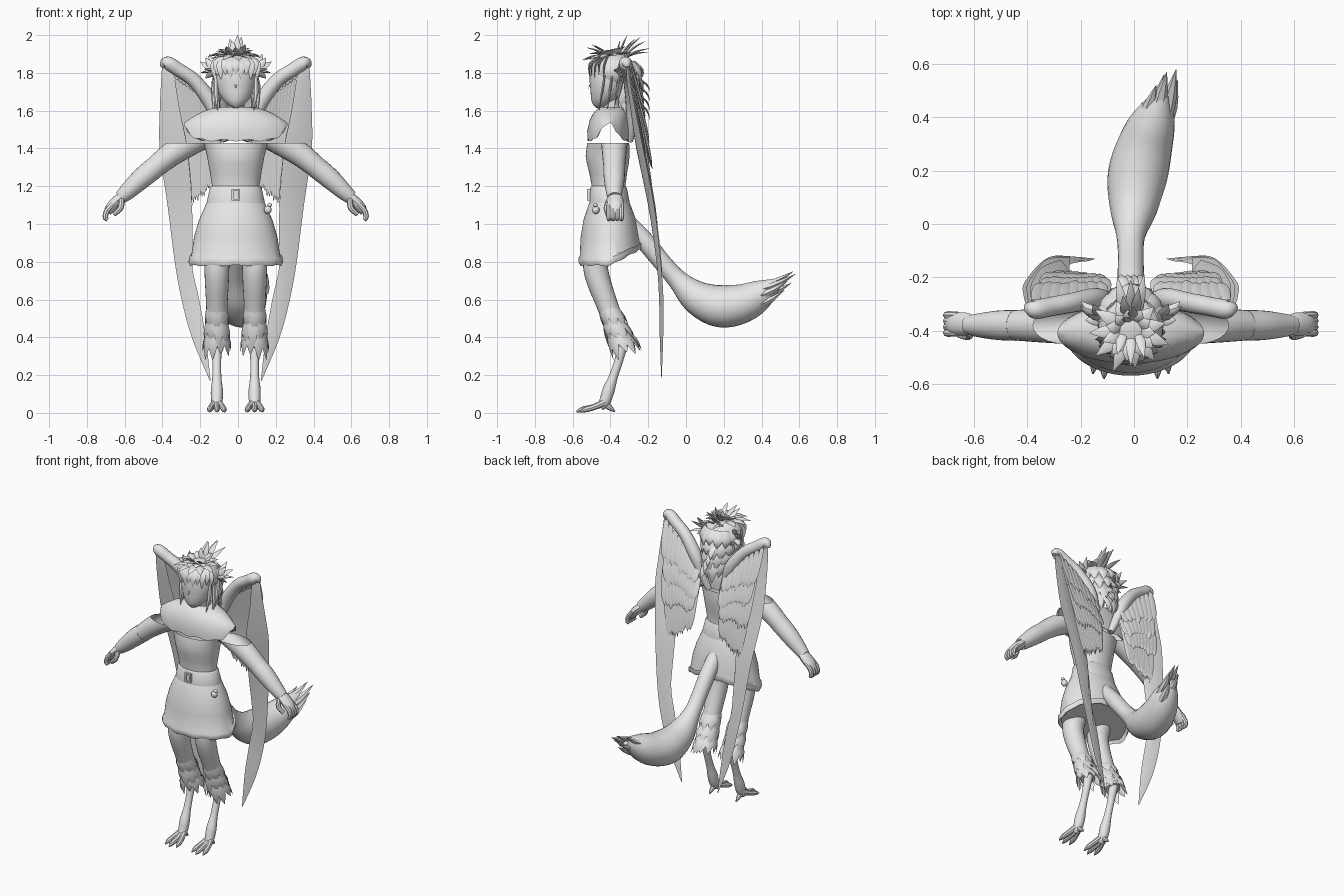
import bpy, bmesh, math, random
from mathutils import Vector, Matrix

random.seed(4)
X0 = -0.012                       # symmetry plane of the body
grey = bpy.data.materials.new("plain_grey")
grey.diffuse_color = (0.8, 0.8, 0.8, 1)


def smooth_path(pts, steps):
    """Catmull-Rom through (x, y, z, radius) points."""
    p = [Vector(q) for q in pts]
    p = [p[0]] + p + [p[-1]]
    out = []
    for i in range(1, len(p) - 2):
        a, b, c, d = p[i - 1:i + 3]
        for s in range(steps):
            t = s / steps
            out.append(0.5 * (2 * b + (c - a) * t + (2 * a - 5 * b + 4 * c - d) * t * t
                              + (3 * b - a - 3 * c + d) * t ** 3))
    return out + [p[-1]]


def skin(bm, rings, caps=True):
    rows = [[bm.verts.new(v) for v in r] for r in rings]
    n = len(rows[0])
    for a, b in zip(rows, rows[1:]):
        for i in range(n):
            bm.faces.new((a[i], a[(i + 1) % n], b[(i + 1) % n], b[i]))
    if caps:
        bm.faces.new(rows[0][::-1])
        bm.faces.new(rows[-1])


def tube(bm, pts, side=(0, 1, 0), flat=1.0, n=12, steps=4):
    """Tapered tube; 'flat' squeezes it across the side direction."""
    path = smooth_path(pts, steps)
    side = Vector(side)
    if abs((path[-1] - path[0]).xyz.normalized().dot(side)) > 0.93:
        side = Vector((1, 0, 0)) if abs(side.x) < 0.5 else Vector((0, 1, 0))
    rings = []
    for i, q in enumerate(path):
        t = (path[min(i + 1, len(path) - 1)] - path[max(i - 1, 0)]).xyz.normalized()
        a = (side - t * side.dot(t)).normalized()
        b = t.cross(a)
        r = max(q[3], 0.001)
        rings.append([q.xyz + a * r * math.cos(k * math.tau / n)
                      + b * r * flat * math.sin(k * math.tau / n) for k in range(n)])
    skin(bm, rings)


def spike(bm, base, tip, r, bend=(0, 0, 0), flat=0.5, side=(1, 0, 0)):
    b, t = Vector(base), Vector(tip)
    m = (b + t) / 2 + Vector(bend)
    tube(bm, [(*b, r * 0.8), (*m, r), (*t, 0.001)], side, flat, 6, 3)


def loft(bm, rows, zmod=lambda a, i: 0, n=48, caps=True):
    """Elliptical rings given as (z, centre y, radius x, radius y)."""
    rings = []
    for i, (z, cy, rx, ry) in enumerate(rows):
        rings.append([Vector((rx * math.cos(k * math.tau / n), cy + ry * math.sin(k * math.tau / n),
                              z + zmod(k * math.tau / n, i))) for k in range(n)])
    skin(bm, rings, caps)


def ball(bm, c, r):
    bmesh.ops.create_uvsphere(bm, u_segments=28, v_segments=18, radius=1,
                              matrix=Matrix.Translation(c) @ Matrix.Diagonal((*r, 1)))


def box(bm, c, s):
    bmesh.ops.create_cube(bm, size=1, matrix=Matrix.Translation(c) @ Matrix.Diagonal((*s, 1)))


def finish(name, bm, mirror=False, cut=None, angle=40):
    if cut:                       # trim away everything above a height
        bmesh.ops.bisect_plane(bm, geom=bm.verts[:] + bm.edges[:] + bm.faces[:],
                               plane_co=(0, 0, cut), plane_no=(0, 0, 1), clear_outer=True)
    bmesh.ops.recalc_face_normals(bm, faces=bm.faces[:])
    me = bpy.data.meshes.new(name)
    bm.to_mesh(me)
    bm.free()
    me.materials.append(grey)
    ob = bpy.data.objects.new(name, me)
    ob.location.x = X0
    bpy.context.collection.objects.link(ob)
    if mirror:
        ob.modifiers.new("mirror", 'MIRROR').use_mirror_merge = False
    bpy.ops.object.select_all(action='DESELECT')
    ob.select_set(True)
    bpy.context.view_layer.objects.active = ob
    bpy.ops.object.shade_smooth_by_angle(angle=math.radians(angle))


N = bmesh.new
# head: skull, tapered face, nose, neck
bm = N()
loft(bm, [(1.615, -.455, .015, .02), (1.63, -.45, .04, .042), (1.66, -.435, .07, .068),
          (1.70, -.42, .092, .085), (1.75, -.41, .105, .1), (1.80, -.405, .107, .105),
          (1.85, -.40, .095, .09), (1.88, -.40, .06, .06)])
spike(bm, (0, -.495, 1.765), (0, -.518, 1.718), .007)
tube(bm, [(0, -.39, 1.55, .045), (0, -.4, 1.68, .04)])
finish("head", bm)

# hair: cap, fringe, crown burst and nape clumps
bm = N()
ball(bm, (0, -.385, 1.81), (.122, .118, .1))
for i in range(11):
    a = math.radians(200 + 14 * i)
    c, s = math.cos(a), math.sin(a)
    spike(bm, (.08 * c, -.39 + .08 * s, 1.88), (.117 * c, -.395 + .118 * s, 1.765 + .02 * (i % 2)),
          .024, (.02 * c, .02 * s, .014), .25)
for i in range(22):
    a = math.tau * i / 11 + (0.28 if i > 10 else 0)
    c, s, k = math.cos(a), math.sin(a), i // 11
    R = (.145 if k else .10) * random.uniform(.85, 1.12)
    spike(bm, (.03 * c, -.40 + .03 * s, 1.885), (R * c, -.41 + R * s, 1.92 - .035 * k + .02 * s), .025,
          (0, 0, .012), .25, (-s, c, 0))
for x, y, z in ((0, -.21, 1.97), (.03, -.24, 1.99), (-.03, -.27, 1.98), (.01, -.31, 2.0), (-.02, -.35, 1.97),
                (.05, -.19, 1.93), (-.05, -.2, 1.91), (.0, -.53, 1.935), (.05, -.5, 1.95), (-.05, -.49, 1.94)):
    spike(bm, (x * .5, -.37 + (y + .37) * .15, 1.87), (x, y, z), .018, (0, 0, .012), .35)
for row in range(4):
    for i in range(7):
        a = math.radians(15 + 25 * i + 12 * (row % 2))
        c, s = math.cos(a), math.sin(a)
        z = 1.86 - .055 * row
        L = (.10 + .02 * row) * random.uniform(.85, 1.15)
        spike(bm, (.1 * c, -.37 + .095 * s, z), ((.115 - .01 * row) * c, -.365 + .135 * s, z - L), .03,
              (.018 * c, .02 * s, 0), .3, (-s, c, 0))
for i in range(4):
    spike(bm, (.015 * (i - 1.5), -.27, 1.78 - .04 * i), (.025 * (i - 1.5), -.19, 1.70 - .05 * i), .02, (0, .02, 0), .3)
finish("hair", bm)

# side tufts and long locks
bm = N()
for x, y, z in ((.16, -.34, 1.88), (.19, -.31, 1.86), (.17, -.36, 1.82), (.185, -.29, 1.80), (.16, -.33, 1.77), (.14, -.3, 1.9)):
    spike(bm, (.09, -.36, 1.80), (x, y, z), .02, (.01, 0, .006), .4)
for x, y, z in ((.095, -.46, 1.60), (.115, -.42, 1.58), (.105, -.38, 1.61), (.085, -.34, 1.59), (.12, -.36, 1.65)):
    spike(bm, (.105, y + .03, 1.79), (x, y, z), .014, (.006, 0, 0))
finish("side_hair", bm, True)

# capelet with openings over the arms and a ragged hem
bm = N()
def cape_z(a, i):
    w = (0, 0, 0, .1, .5, 1, 1)[i]
    return w * (.09 * abs(math.cos(a)) ** 8 + .006 * math.sin(13 * a))
loft(bm, [(1.62, -.39, .07, .055), (1.612, -.392, .125, .075), (1.592, -.398, .185, .09), (1.55, -.405, .24, .105),
          (1.495, -.41, .267, .113), (1.443, -.41, .275, .11), (1.447, -.41, .262, .102)], cape_z, 64, False)
finish("capelet", bm)

# torso, open above the chest
bm = N()
loft(bm, [(1.0, -.40, .15, .1), (1.12, -.405, .135, .095), (1.2, -.41, .125, .089), (1.27, -.412, .136, .1),
          (1.32, -.414, .145, .111), (1.36, -.415, .152, .116), (1.40, -.413, .162, .114), (1.47, -.41, .19, .106)])
finish("torso", bm, cut=1.43)

# arms, gloves and curled hands
bm = N()
tube(bm, [(.13, -.385, 1.49, .07), (.22, -.38, 1.445, .071), (.34, -.38, 1.37, .064), (.44, -.38, 1.29, .056),
          (.47, -.38, 1.265, .052)], n=24)
finish("upper_arm", bm, True, cut=1.43)
bm = N()
tube(bm, [(.43, -.38, 1.298, .058), (.50, -.38, 1.24, .055), (.57, -.38, 1.175, .045), (.61, -.378, 1.14, .036)], n=24)
finish("forearm", bm, True)
bm = N()
tube(bm, [(.59, -.377, 1.155, .034), (.62, -.375, 1.13, .043), (.66, -.375, 1.09, .042), (.68, -.375, 1.06, .03)], flat=.65)
for k in range(4):
    y = -.408 + .022 * k
    tube(bm, [(.65, y, 1.105, .014), (.682, y, 1.07, .015), (.69, y, 1.035, .014), (.678, y, 1.022, .01)], n=8)
tube(bm, [(.605, -.405, 1.13, .016), (.61, -.42, 1.085, .016), (.645, -.415, 1.05, .012)], n=8)
finish("hand", bm, True)

# belt, buckle and pouch
bm = N()
loft(bm, [(1.10, -.405, .155, .108), (1.12, -.405, .153, .106), (1.19, -.41, .137, .097), (1.2, -.41, .127, .09)])
finish("belt", bm)
bm = N()
for sx in (-1, 1):
    box(bm, (.017 * sx, -.514, 1.155), (.009, .02, .06))
    box(bm, (0, -.514, 1.155 + .026 * sx), (.042, .02, .009))
box(bm, (0, -.51, 1.155), (.03, .012, .045))
finish("buckle", bm)
bm = N()
ball(bm, (.17, -.478, 1.075), (.02, .02, .022))
ball(bm, (.18, -.48, 1.10), (.013, .012, .01))
finish("pouch", bm)

# skirt with a hem rising at the back
bm = N()
def skirt_z(a, i):
    w = (0, 0, .1, .3, .7, 1, 1, 1, 1)[i]
    return w * (.085 * max(0, math.sin(a)) + (.004 * math.sin(11 * a) if i > 3 else 0))
loft(bm, [(1.125, -.405, .145, .1), (1.10, -.405, .16, .112), (1.02, -.405, .195, .138), (.93, -.405, .221, .153),
          (.83, -.402, .236, .160), (.815, -.402, .248, .167), (.795, -.402, .25, .167), (.78, -.402, .242, .16),
          (.80, -.402, .225, .15)], skirt_z)
finish("skirt", bm)

# legs: feathered breeches, shins and clawed feet
bm = N()
tube(bm, [(.095, -.42, .95, .075), (.098, -.465, .84, .072), (.1, -.478, .77, .066), (.1, -.46, .69, .063),
          (.1, -.42, .58, .057), (.1, -.375, .46, .054), (.1, -.335, .36, .046)], (1, 0, 0), n=24)
for row, (z, cy, n) in enumerate(((.56, -.412, 8), (.49, -.386, 9), (.43, -.362, 10))):
    for i in range(n):
        a = math.tau * (i + .5 * (row % 2)) / n
        c, s = math.cos(a), math.sin(a)
        L = .11 * random.uniform(.8, 1.2) - .02 * s
        f = .058 + .009 * row
        spike(bm, (.1 + .05 * c, cy + .05 * s, z), (.1 + f * c, cy + .05 + f * s, z - L - .01), .025,
              (.005 * c, .006 * s, 0), .22, (-s, c, 0))
spike(bm, (.1, -.32, .44), (.1, -.235, .335), .03, (0, .01, 0), .4)
finish("breeches", bm, True)
bm = N()
tube(bm, [(.1, -.33, .38, .03), (.1, -.355, .28, .023), (.1, -.385, .19, .024), (.1, -.41, .12, .032),
          (.1, -.43, .06, .03), (.1, -.455, .03, .022)], (1, 0, 0), n=16)
for dx in (-.038, 0, .038):
    far = .018 * (dx == 0)
    tube(bm, [(.1 + dx * .3, -.43, .055, .019), (.1 + dx * .8, -.49, .03, .016), (.1 + dx, -.53 - far, .018, .015),
              (.1 + dx * 1.1, -.562 - far, .006, .003)], (1, 0, 0), n=8)
tube(bm, [(.1, -.43, .05, .018), (.1, -.40, .025, .014), (.1, -.375, .006, .003)], (1, 0, 0), n=8)
finish("shin_and_foot", bm, True)

# tail: narrow root, bushy end, split tip
bm = N()
tube(bm, [(0, -.30, 1.0, .045), (0, -.21, .90, .05), (0, -.12, .79, .048), (0, -.04, .70, .055), (.01, .06, .61, .09),
          (.025, .18, .565, .112), (.055, .3, .58, .103), (.09, .40, .63, .078), (.12, .49, .69, .025)], (1, 0, 0), n=24)
for dx, dz, y in ((.01, .05, .57), (.045, .035, .58), (-.03, .03, .52), (.05, .0, .54), (.0, -.01, .56),
                  (-.02, -.045, .50), (.035, -.05, .52)):
    spike(bm, (.062 + dx, .32, .60 + dz), (.125 + dx, y, .70 + dz), .028, (.004, .01, -.012), .7)
finish("tail", bm)

# wings: bone along the top edge
bm = N()
tube(bm, [(.05, -.30, 1.44, .02), (.09, -.285, 1.54, .03), (.135, -.28, 1.65, .04), (.22, -.295, 1.76, .037),
          (.30, -.31, 1.815, .036), (.355, -.32, 1.85, .036), (.378, -.315, 1.85, .026), (.388, -.31, 1.83, .012)], n=16)
finish("wing_bone", bm, True)

# long outer feathers, with two shorter ones behind
bm = N()
blade = [(.37, -.312, 1.85, .02), (.363, -.305, 1.76, .033), (.352, -.28, 1.6, .052), (.33, -.245, 1.4, .075),
         (.297, -.185, 1.1, .066), (.278, -.145, .8, .046), (.24, -.131, .6, .047), (.195, -.13, .4, .037),
         (.135, -.13, .17, .002)]
for k, end in enumerate((9, 7, 6)):
    tube(bm, [(x - .008 * k, y + .005 * k, z, (r if i < end - 1 else .002) * (1 - .1 * k))
              for i, (x, y, z, r) in enumerate(blade[:end])], (1, .25, 0), .06, 8, 4)
finish("long_feathers", bm, True)

# inner feathers: long flight row, then overlapping short rows on the back
bm = N()
def wing(u, v):
    top = Vector((.09 + .27 * u, -.285 - .02 * u, 1.58 + .25 * u ** .7))
    low = Vector((.11 + .165 * u, -.19 + .02 * u, 1.20 - .11 * u))
    return top.lerp(low, v) + Vector((0, .015 * math.sin(math.pi * v), 0))
for row, (v0, v1, n, r) in enumerate(((.05, 1, 15, .017), (.3, .72, 9, .023), (.15, .52, 9, .023), (0, .32, 8, .024))):
    for i in range(n):
        u = (i + .5 * (row % 2)) / (n - .5)
        j = random.uniform(-.03, .03)
        p = [wing(u, v0 + (v1 + j - v0) * t) + Vector((0, .006 * row + .012 * t * (row > 0), 0)) for t in (0, .4, .8, 1)]
        tube(bm, [(*q, r * w) for q, w in zip(p, (.6, 1, .95, .1))], (1, .2, 0), .22, 6, 3)
finish("inner_feathers", bm, True)
